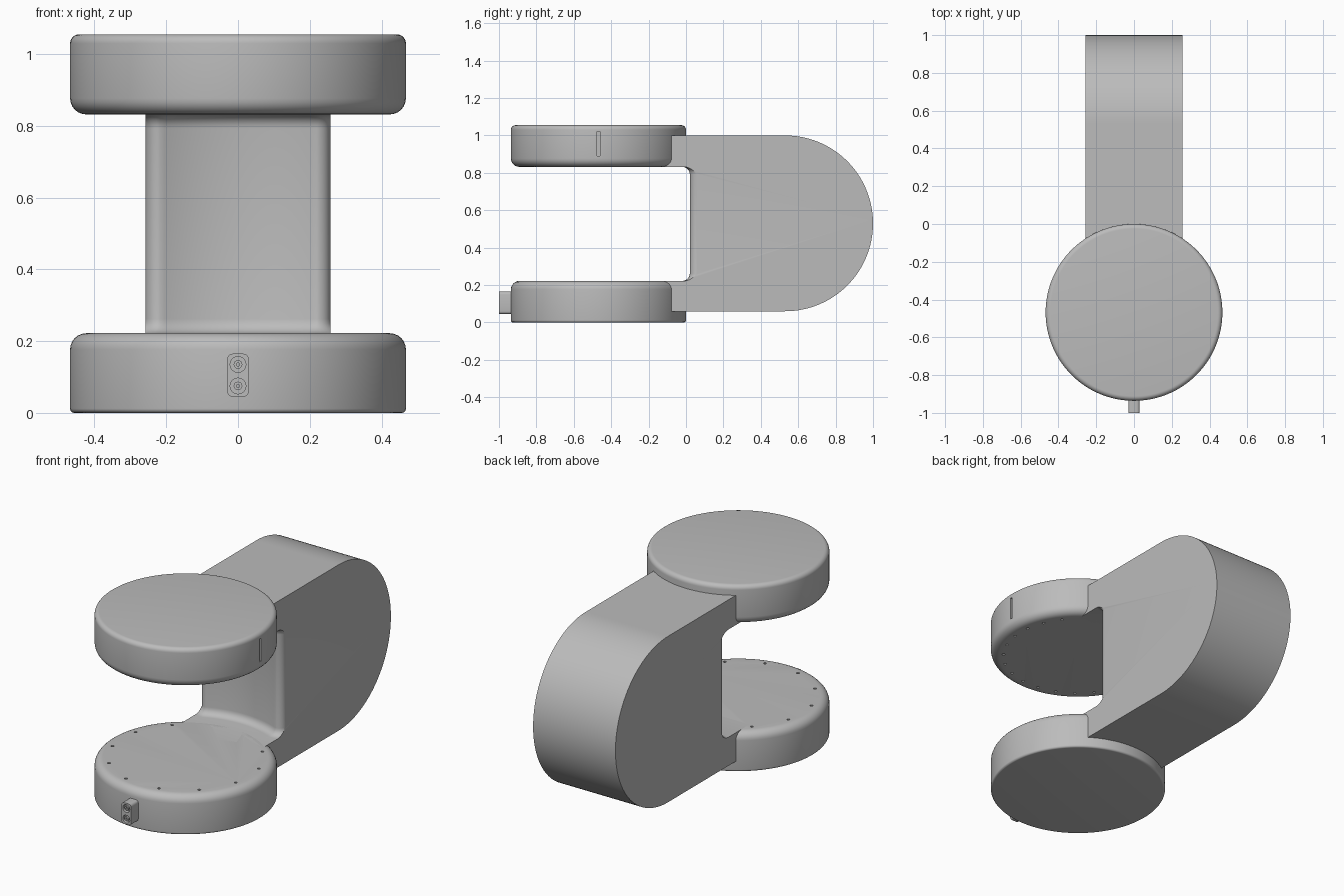
import bpy, bmesh, math
from math import sin, cos, pi, radians

default = bpy.data.objects.get("Cube")
if default:
    bpy.data.objects.remove(default)

grey = bpy.data.materials.new("mid_grey")
grey.use_nodes = True
colour = (0.5, 0.5, 0.5, 1)
grey.diffuse_color = colour
grey.node_tree.nodes["Principled BSDF"].inputs["Base Color"].default_value = colour

DISC_Y, DISC_R = -0.468, 0.468
HALF_W = 0.258
GAP = (0.222, 0.832)          # heights of the open jaw


def make(name, bm):
    """Turn a bmesh into a named object."""
    bmesh.ops.recalc_face_normals(bm, faces=bm.faces[:])
    mesh = bpy.data.meshes.new(name)
    bm.to_mesh(mesh)
    bm.free()
    mesh.materials.append(grey)
    obj = bpy.data.objects.new(name, mesh)
    bpy.context.collection.objects.link(obj)
    return obj


def prism(bm, points, offset):
    """Extrude a closed outline of 3D points by an offset."""
    face = bm.faces.new([bm.verts.new(p) for p in points])
    res = bmesh.ops.extrude_face_region(bm, geom=[face], use_keep_orig=True)
    verts = [g for g in res["geom"] if isinstance(g, bmesh.types.BMVert)]
    bmesh.ops.translate(bm, verts=verts, vec=offset)


def circle(r, x, y, z, n=16, upright=False):
    ring = [(r * cos(2 * pi * i / n), r * sin(2 * pi * i / n)) for i in range(n)]
    return [(x + a, y, z + b) if upright else (x + a, y + b, z) for a, b in ring]


def activate(obj):
    bpy.ops.object.select_all(action="DESELECT")
    obj.select_set(True)
    bpy.context.view_layer.objects.active = obj


def cut(obj, cutter):
    """Subtract a cutter and remove it."""
    cutter.hide_render = True
    mod = obj.modifiers.new("cut", "BOOLEAN")
    mod.operation, mod.solver, mod.object = "DIFFERENCE", "EXACT", cutter
    activate(obj)
    bpy.ops.object.modifier_apply(modifier=mod.name)
    bpy.data.objects.remove(cutter)


def smooth(obj):
    activate(obj)
    bpy.ops.object.shade_smooth_by_angle(angle=radians(30))


def disc(name, z0, z1, low, high):
    """Round plate with its own lower and upper rim radius."""
    bm = bmesh.new()
    prism(bm, circle(DISC_R, 0, DISC_Y, z0, 128), (0, 0, z1 - z0))
    for z, r in ((z0, low), (z1, high)):
        rim = [e for e in bm.edges if all(abs(v.co.z - z) < 1e-4 for v in e.verts)]
        bmesh.ops.bevel(bm, geom=rim, offset=r, segments=6, profile=0.5, affect="EDGES")
    return make(name, bm)


def hole_ring(count, z):
    """Ring of small blind holes across a plate surface at height z."""
    bm = bmesh.new()
    for i in range(count):
        a = 2 * pi * (i + 0.5) / count
        prism(bm, circle(0.008, 0.4 * cos(a), DISC_Y + 0.4 * sin(a), z - 0.015, 10),
              (0, 0, 0.03))
    return make("hole_cutter", bm)


# Two round plates with holes facing each other
lower = disc("lower_disc", 0, 0.222, 0.012, 0.045)
cut(lower, hole_ring(12, 0.222))
upper = disc("upper_disc", 0.832, 1.055, 0.045, 0.025)
cut(upper, hole_ring(24, 0.832))

# Narrow slot in the side of the upper plate
bm = bmesh.new()
prism(bm, [(0.455, DISC_Y - 0.007, 0.89), (0.5, DISC_Y - 0.007, 0.89),
           (0.5, DISC_Y + 0.007, 0.89), (0.455, DISC_Y + 0.007, 0.89)], (0, 0, 0.13))
cut(upper, make("slot_cutter", bm))

# Body: block with a half-round back
bm = bmesh.new()
outline = [(-HALF_W, -0.2, 0.06), (-HALF_W, -0.2, 1.0)]
for i in range(65):
    a = pi / 2 - pi * i / 64
    outline.append((-HALF_W, 0.53 + 0.47 * cos(a), 0.53 + 0.47 * sin(a)))
prism(bm, outline, (2 * HALF_W, 0, 0))
body = make("body", bm)

# Jaw opening: hollow front wall, rounded upright corners, filleted floor and roof
bm = bmesh.new()
wall_r, corner = 0.535, 0.04
inner = HALF_W - corner
half = []
for i in range(17):
    x = inner * i / 16
    half.append((x, DISC_Y + math.sqrt(wall_r ** 2 - x * x)))
tip = half[-1][1]
for i in range(1, 9):
    a = pi / 2 * i / 8
    half.append((inner + corner * sin(a), tip + corner * (1 - cos(a))))
half += [(HALF_W + 0.004, 0.2), (0.5, 0.2), (0.5, -1)]
plan = half + [(-x, y) for x, y in reversed(half[1:])]
prism(bm, [(x, y, GAP[0]) for x, y in plan], (0, 0, GAP[1] - GAP[0]))
rims = [e for e in bm.edges
        if abs(e.verts[0].co.z - e.verts[1].co.z) < 1e-4
        and all(abs(v.co.x) < HALF_W + 0.01 for v in e.verts)]
bmesh.ops.bevel(bm, geom=rims, offset=0.04, segments=5, profile=0.5, affect="EDGES")
cut(body, make("jaw_cutter", bm))

# Connector block on the front with two round sockets
bm = bmesh.new()
block = []
for k, (sx, sz) in enumerate(((1, 1), (-1, 1), (-1, -1), (1, -1))):
    for i in range(5):
        a = pi / 2 * (k + i / 4)
        block.append((sx * 0.015 + 0.015 * cos(a), -1.0, 0.105 + sz * 0.045 + 0.015 * sin(a)))
prism(bm, block, (0, 0.1, 0))
connector = make("connector_block", bm)
bm = bmesh.new()
for z in (0.075, 0.135):
    prism(bm, circle(0.022, 0, -1.02, z, 24, True), (0, 0.04, 0))
cut(connector, make("socket_cutter", bm))

# Pins inside the sockets
pins = []
for label, z in (("lower", 0.075), ("upper", 0.135)):
    bm = bmesh.new()
    prism(bm, circle(0.012, 0, -0.998, z, 20, True), (0, 0.03, 0))
    pin = make(label + "_socket_pin", bm)
    bm = bmesh.new()
    prism(bm, circle(0.005, 0, -1.01, z, 12, True), (0, 0.025, 0))
    cut(pin, make("pin_cutter", bm))
    pins.append(pin)

for part in [lower, upper, body, connector] + pins:
    smooth(part)
